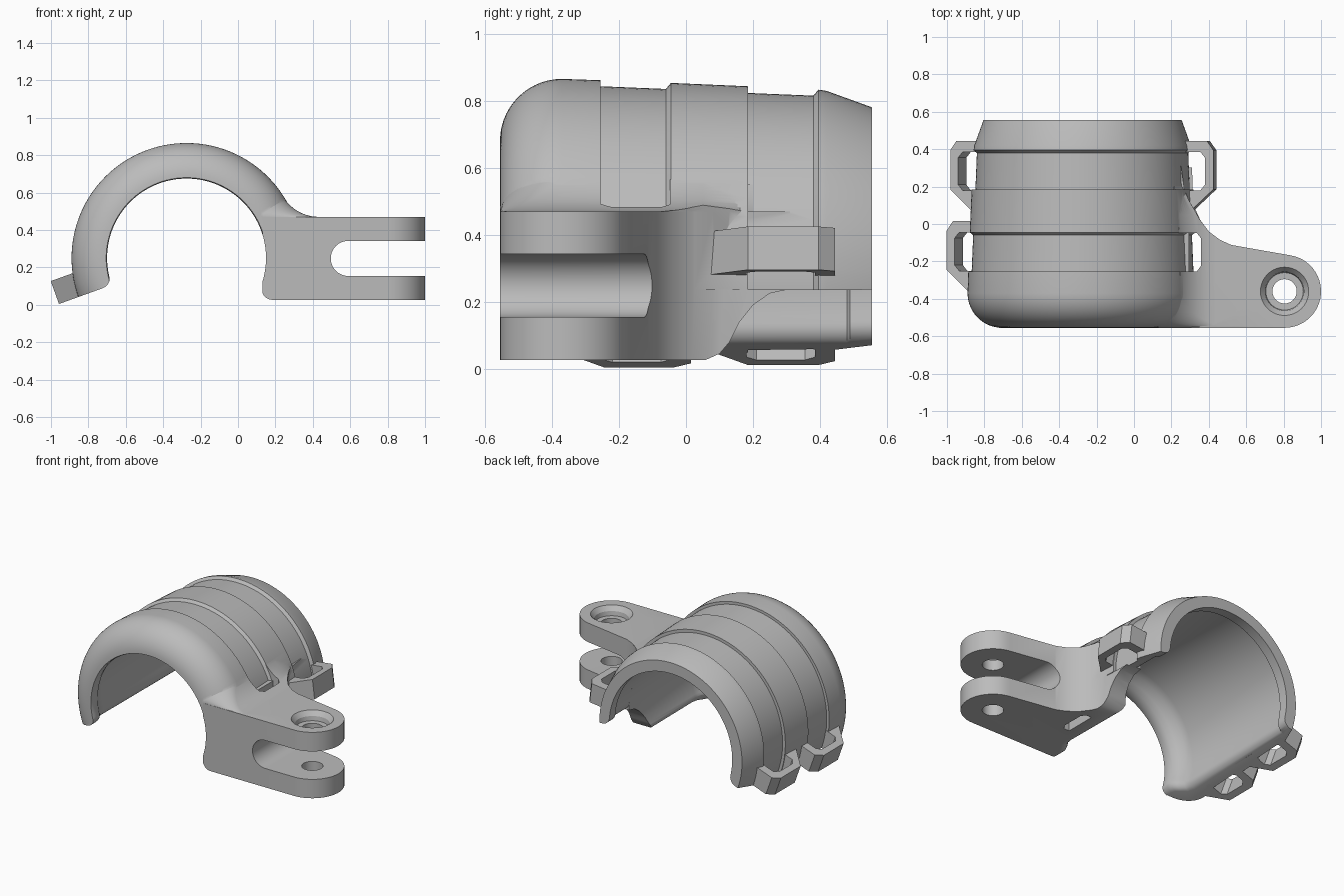
import bpy, bmesh
from math import sin, cos, radians, sqrt

cube = bpy.data.objects.get("Cube")
if cube:
    bpy.data.objects.remove(cube, do_unlink=True)

CX, CZ = -0.275, 0.25          # axis of the half sleeve
FRONT = -0.555
START, END = -1.5, 199.8       # angles of the two long edges

grey = bpy.data.materials.new("matte_grey")
grey.use_nodes = True
grey.diffuse_color = (0.5, 0.5, 0.5, 1)
grey.node_tree.nodes["Principled BSDF"].inputs["Base Color"].default_value = (0.5, 0.5, 0.5, 1)


def skin(name, rings):
    """Solid skinned over a row of closed rings."""
    bm = bmesh.new()
    rows = [[bm.verts.new(p) for p in ring] for ring in rings]
    n = len(rows[0])
    for a, b in zip(rows, rows[1:]):
        for i in range(n):
            j = (i + 1) % n
            bm.faces.new((a[i], a[j], b[j], b[i]))
    bm.faces.new(rows[0])
    bm.faces.new(rows[-1])
    bmesh.ops.recalc_face_normals(bm, faces=bm.faces)
    me = bpy.data.meshes.new(name)
    bm.to_mesh(me)
    bm.free()
    me.materials.append(grey)
    ob = bpy.data.objects.new(name, me)
    bpy.context.collection.objects.link(ob)
    return ob


def polar(r, deg, y):
    return (CX + r * cos(radians(deg)), y, CZ + r * sin(radians(deg)))


def prism(name, pts, axis, lo, hi):
    place = {"x": lambda p, d: (d, p[0], p[1]),
             "y": lambda p, d: (p[0], d, p[1]),
             "z": lambda p, d: (p[0], p[1], d)}[axis]
    return skin(name, [[place(p, d) for p in pts] for d in (lo, hi)])


def arc(cx, cy, r, a0, a1, n):
    return [(cx + r * cos(radians(a0 + (a1 - a0) * i / n)),
             cy + r * sin(radians(a0 + (a1 - a0) * i / n))) for i in range(n + 1)]


def boolean(target, tool, op):
    mod = target.modifiers.new(op.lower(), "BOOLEAN")
    mod.operation, mod.solver, mod.object = op, "EXACT", tool
    bpy.context.view_layer.objects.active = target
    bpy.ops.object.modifier_apply(modifier=mod.name)
    bpy.data.objects.remove(tool, do_unlink=True)


# Sleeve: rounded front, two strap grooves, tapered back, lips inside both ends
inner = [(0.555, 0.457), (0.49, 0.459), (0.48, 0.48), (-0.36, 0.488), (-0.41, 0.478),
         (-0.45, 0.452), (-0.48, 0.432), (-0.51, 0.425), (-0.54, 0.425)]
outer = arc(-0.37, 0.43, 0.185, 180, 90, 14) + [
    (-0.255, 0.611), (-0.255, 0.593), (-0.06, 0.585), (-0.045, 0.603),
    (0.185, 0.593), (0.185, 0.573), (0.38, 0.565), (0.395, 0.583),
    (0.42, 0.579), (0.555, 0.53)]

# The inner corner of each long edge is rounded by a quarter circle
ROUND, ROUND_DEG = 0.05, 6.0
ease = [(ROUND_DEG * (1 - sin(radians(q))), ROUND * (1 - cos(radians(q))))
        for q in range(0, 91, 15)]
stations = [(START + d, s) for d, s in reversed(ease)]
stations += [(a, 0) for a in range(8, 193, 3)]
stations += [(END - d, s) for d, s in ease]
rings = []
for a, s in stations:
    ring = [polar(max(r, 0.425 + s) if y < FRONT + 0.05 else r, a, y) for y, r in outer]
    rings.append(ring + [polar(r + s, a, y) for y, r in inner])
body = skin("clamp_body", rings)

# Hinge lug: plan shape with a round tip and a concave web to the sleeve
plan = [(0.13, FRONT)] + arc(0.805, -0.36, 0.195, -90, 82, 24) + [
    (0.52, -0.112), (0.46, -0.085), (0.40, -0.04), (0.355, 0.02)]
foot = plan + [(0.328, 0.08), (0.315, 0.14), (0.31, 0.31), (0.13, 0.31)]
lug = prism("lug", foot, "z", 0.027, 0.47)

# Above the long edge the web runs out into the sleeve
runout = [(0.355, 0.021), (0.321, 0.08), (0.292, 0.13), (0.27, 0.18), (0.25, 0.32)]
boolean(lug, prism("web_cut", runout + [(0.5, 0.32), (0.5, 0.021)], "z", 0.236, 1),
        "DIFFERENCE")

# Bore, rounded inner foot edge and curved lower back edge of the lug
bore = [(-0.7, 0.425)] + inner[::-1] + [(0.6, 0.457)]
boolean(lug, skin("bore", [[polar(r, 360 * i / 96, y) for i in range(96)]
                           for y, r in bore]), "DIFFERENCE")
rings = []
for y, r in bore:
    x = max(0.13, CX + sqrt(r * r - 0.165 ** 2))
    section = arc(x + 0.055, 0.085, 0.0585, 180, 270, 8)
    section += [(x + 0.055, -0.1), (x - 0.1, -0.1), (x - 0.1, 0.085)]
    rings.append([(px, y, pz) for px, pz in section])
boolean(lug, skin("foot_round", rings), "DIFFERENCE")
edge_curve = [(0.06, -0.1), (0.06, 0.027), (0.10, 0.045), (0.13, 0.08),
              (0.16, 0.14), (0.20, 0.19), (0.25, 0.225), (0.31, 0.238),
              (0.5, 0.238), (0.5, -0.1)]
boolean(lug, prism("edge_cut", edge_curve, "x", 0, 0.5), "DIFFERENCE")

# Fork slot and pin holes
slot = arc(0.59, 0.248, 0.094, 90, 270, 20) + [(1.2, 0.154), (1.2, 0.342)]
boolean(lug, prism("fork_slot", slot, "y", -0.8, 0.4), "DIFFERENCE")


def disc(r, z):
    return [(x, y, z) for x, y in arc(0.805, -0.36, r, 0, 360, 40)[:-1]]


boolean(lug, skin("pin_hole", [disc(0.065, -0.1), disc(0.065, 0.41), disc(0.1, 0.411),
                               disc(0.105, 0.44), disc(0.13, 0.471), disc(0.13, 0.6)]),
        "DIFFERENCE")

# Concave fillet that blends the lug top into the sleeve
rings = []
STEPS = 12
for i in range(STEPS + 1):
    t = i / STEPS
    a = 17.35 + 14 * t
    b = 0.705 * cos(radians(a)) + 0.43 * sin(radians(a))
    r = b - sqrt(max(0, b * b - 0.705 ** 2 - 0.43 ** 2 + 0.21 ** 2)) - 0.004 * t * t
    f = 0.02 + 0.165 * t
    section = [(FRONT + 0.001, 0.5 - 0.07 * t)]
    section += arc(FRONT + 0.001 + f, r - f, f, 180, 90, 10)
    section += [(-0.2, r), (-0.045, r - 0.008 * t), (0.05, r - 0.014 * t),
                (0.2, 0.575), (0.2, 0.5)]
    rings.append([polar(rr, a, y) for y, rr in section])
blend = skin("blend", rings)
outline = [(x, y - 0.001 if y > FRONT else y - 0.05) for x, y in plan + runout[1:]]
boolean(blend, prism("blend_plan", outline + [(0.13, 0.32)], "z", 0.2, 1), "INTERSECT")

# Strap passage down between the sleeve and the lug, in line with the front groove
passage = [(0.05, -0.255), (0.335, -0.255), (0.357, -0.225), (0.357, -0.075),
           (0.335, -0.047), (0.05, -0.047)]
boolean(blend, prism("upper_passage", passage, "z", -0.1, 1), "DIFFERENCE")
lower = [(max(x, 0.295), y) for x, y in passage]
boolean(lug, prism("lower_passage", lower, "z", -0.1, 1), "DIFFERENCE")
boolean(body, lug, "UNION")
boolean(body, blend, "UNION")

# Strap loops: open brackets lying along a radius of the sleeve
bracket = [(0.55, -0.41), (0.725, -0.245), (0.725, -0.035), (0.69, 0.015), (0.55, 0.015),
           (0.55, -0.045), (0.655, -0.045), (0.68, -0.075), (0.68, -0.22),
           (0.655, -0.25), (0.55, -0.25)]


def loop(name, angle, dy, dr, lift, turn):
    c, s = cos(radians(angle)), sin(radians(angle))
    rows = []
    for h in (lift, lift + 0.13):
        rows.append([(CX + (r + dr) * c - turn * h * s, y + dy,
                      CZ + (r + dr) * s + turn * h * c) for r, y in bracket])
    return skin(name, rows)


parts = [body,
         loop("right_side_front_loop", END, 0, 0, 0, -1),
         loop("right_side_back_loop", END, 0.43, -0.02, 0, -1),
         loop("left_side_back_loop", 7, 0.43, -0.01, -0.042, 1)]

bpy.ops.object.select_all(action="DESELECT")
for ob in parts:
    ob.select_set(True)
bpy.context.view_layer.objects.active = body
bpy.ops.object.shade_smooth_by_angle(angle=radians(28))
